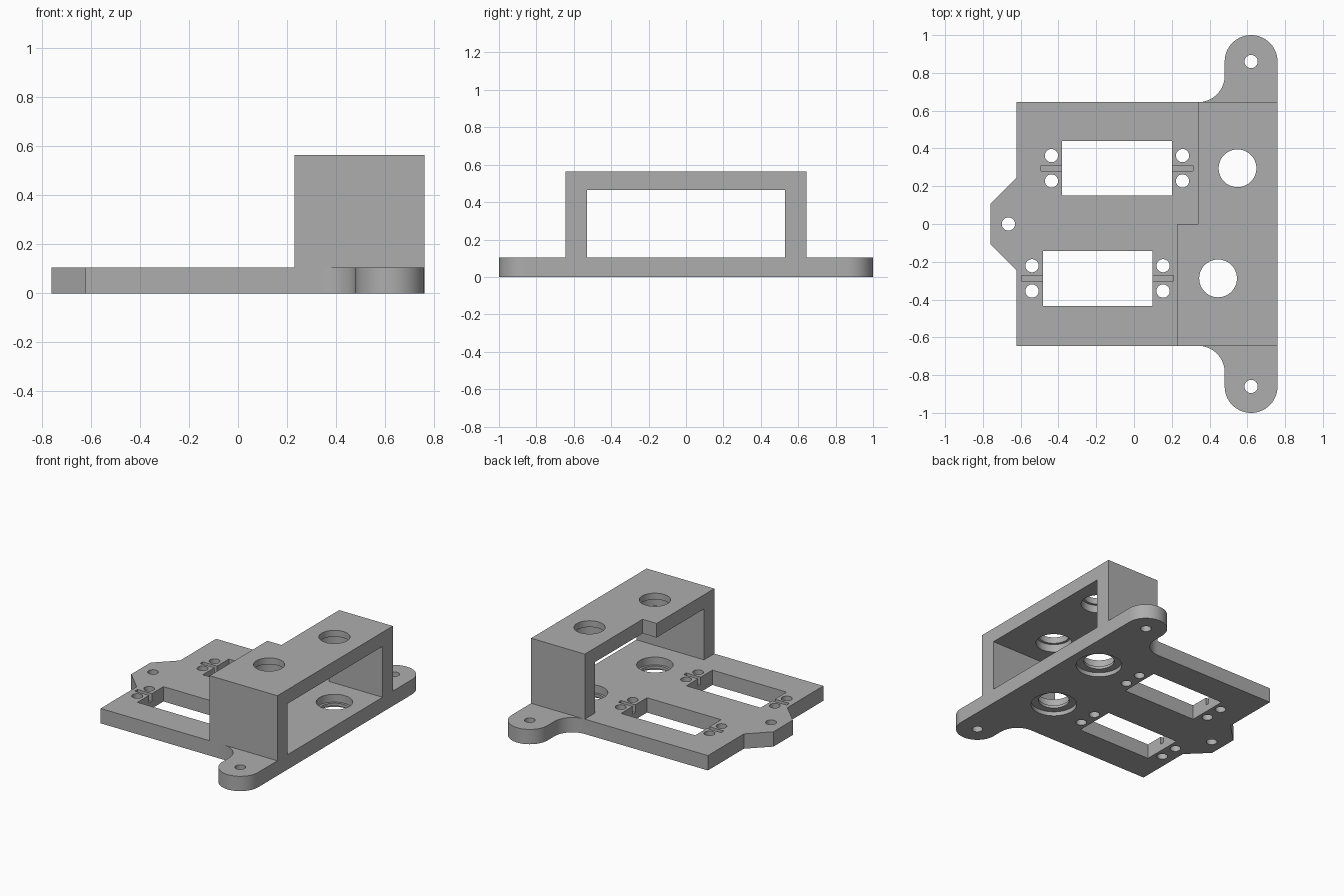
import bpy, bmesh, math

if "Cube" in bpy.data.objects:
    bpy.data.objects.remove(bpy.data.objects["Cube"])

PLATE, TOP = 0.105, 0.565      # plate thickness, full height

grey = bpy.data.materials.new("plain_grey")
grey.diffuse_color = (0.42, 0.42, 0.42, 1)
grey.use_nodes = True
grey.node_tree.nodes["Principled BSDF"].inputs["Base Color"].default_value = grey.diffuse_color


def prism(name, pts, z0, z1):
    """Extrude a counter-clockwise outline from z0 to z1."""
    bm = bmesh.new()
    low = [bm.verts.new((x, y, z0)) for x, y in pts]
    high = [bm.verts.new((x, y, z1)) for x, y in pts]
    bm.faces.new(low[::-1])
    bm.faces.new(high)
    n = len(pts)
    for i in range(n):
        j = (i + 1) % n
        bm.faces.new((low[i], low[j], high[j], high[i]))
    me = bpy.data.meshes.new(name)
    bm.to_mesh(me)
    bm.free()
    me.materials.append(grey)
    ob = bpy.data.objects.new(name, me)
    bpy.context.collection.objects.link(ob)
    return ob


def arc(cx, cy, r, a0, a1, n):
    return [(cx + r * math.cos(math.radians(a0 + (a1 - a0) * i / n)),
             cy + r * math.sin(math.radians(a0 + (a1 - a0) * i / n))) for i in range(n + 1)]


def cut(ob, pts, z0, z1):
    """Subtract a prism from ob."""
    tool = prism("cutter", pts, z0, z1)
    mod = ob.modifiers.new("cut", 'BOOLEAN')
    mod.operation, mod.solver, mod.object = 'DIFFERENCE', 'EXACT', tool
    bpy.context.view_layer.objects.active = ob
    bpy.ops.object.modifier_apply(modifier=mod.name)
    bpy.data.objects.remove(tool, do_unlink=True)


def cut_box(ob, x0, x1, y0, y1, z0, z1):
    cut(ob, [(x0, y0), (x1, y0), (x1, y1), (x0, y1)], z0, z1)


def cut_hole(ob, x, y, r, z0=-0.1, z1=1.0, n=48):
    cut(ob, arc(x, y, r, 0, 360, n)[:-1], z0, z1)


# Base plate: rounded ears on the right, tapered nose on the left
upper = (arc(0.62, 0.86, 0.14, 0, 180, 32)
         + arc(0.34, 0.785, 0.14, 0, -90, 16)
         + [(-0.623, 0.645), (-0.623, 0.243), (-0.76, 0.108)])
outline = upper + [(x, -y) for x, y in reversed(upper)]
base = prism("base_plate", outline, 0, PLATE)

# Arch: stepped block with a tunnel along x
arch = prism("arch", [(0.23, -0.645), (0.76, -0.645), (0.76, 0.645),
                      (0.34, 0.645), (0.34, 0), (0.23, 0)], PLATE, TOP)
cut_box(arch, 0.0, 1.0, -0.53, 0.53, 0.0, 0.465)

# Two stations: motor window, screw holes, slits and stepped shaft holes
for dx, yc in ((0.0, 0.295), (-0.103, -0.288)):
    cut_box(base, -0.38 + dx, 0.20 + dx, yc - 0.145, yc + 0.145, -0.1, 0.2)
    for x in (-0.437, 0.257):
        for s in (-1, 1):
            cut_hole(base, x + dx, yc + s * 0.067, 0.035, n=24)
    for x0, x1 in ((-0.493, -0.37), (0.19, 0.313)):
        cut_box(base, x0 + dx, x1 + dx, yc - 0.015, yc + 0.015, 0.05, 0.2)
    hx = 0.548 + dx
    cut_hole(base, hx, yc, 0.10)
    cut_hole(base, hx, yc, 0.117, 0.05, 0.2)
    cut_hole(base, hx, yc, 0.15, -0.1, 0.03)
    cut_hole(arch, hx, yc, 0.10)
    cut_hole(arch, hx, yc, 0.117, 0.3, 0.52)

# Mounting holes in the ears and nose
for x, y in ((0.62, 0.86), (0.62, -0.86), (-0.665, 0.0)):
    cut_hole(base, x, y, 0.035, n=24)

# Smooth the curved walls, keep edges crisp
for ob in (base, arch):
    bpy.ops.object.select_all(action='DESELECT')
    ob.select_set(True)
    bpy.context.view_layer.objects.active = ob
    bpy.ops.object.shade_smooth_by_angle(angle=math.radians(30))
